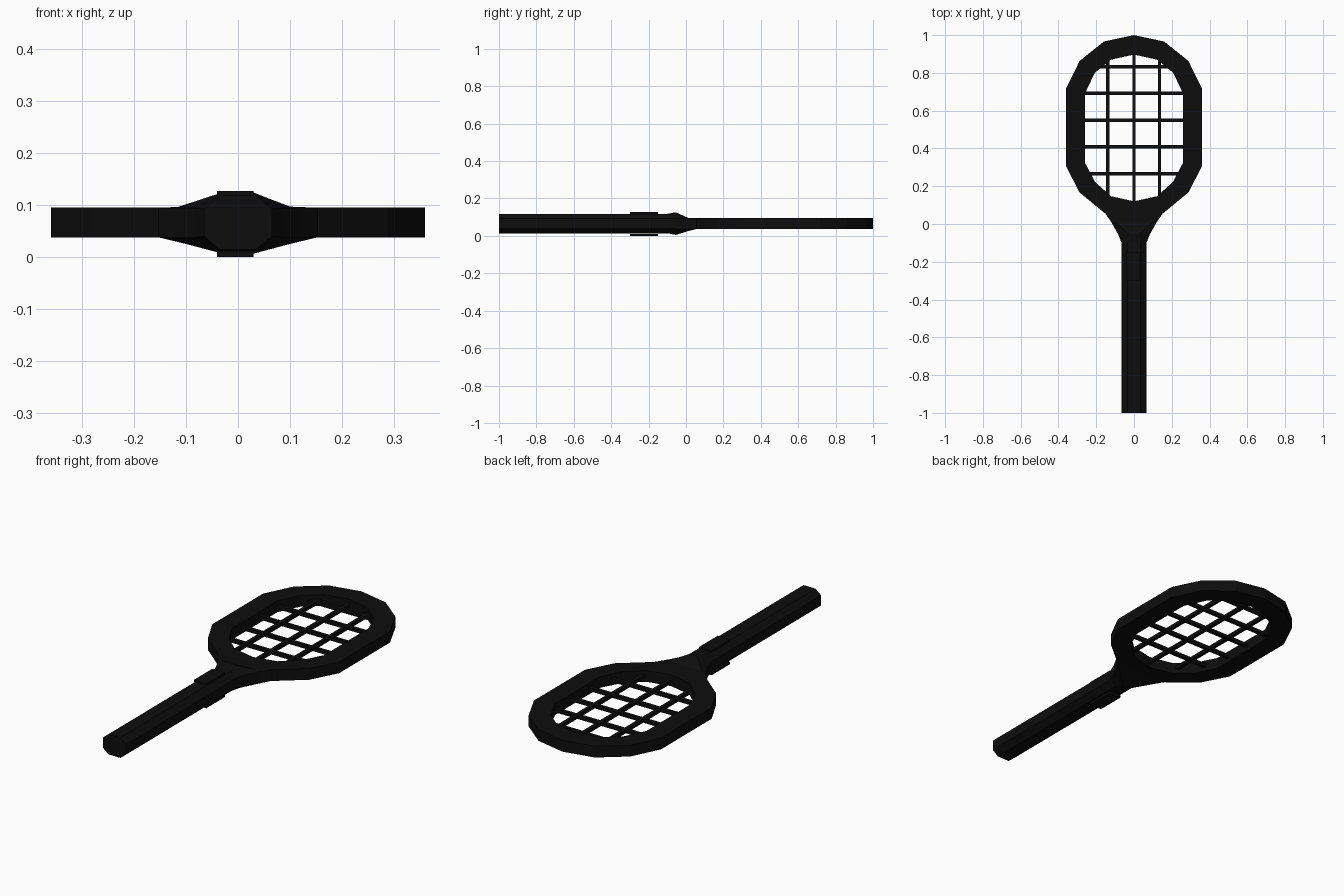
import bpy, bmesh

cube = bpy.data.objects.get("Cube")
if cube:
    bpy.data.objects.remove(cube, do_unlink=True)

MID = 0.066  # height of the racket's middle plane

black = bpy.data.materials.new("near_black")
black.use_nodes = True
colour = (0.004, 0.004, 0.004, 1)
black.diffuse_color = colour
black.node_tree.nodes["Principled BSDF"].inputs["Base Color"].default_value = colour


def finish(name, bm):
    bmesh.ops.recalc_face_normals(bm, faces=bm.faces)
    mesh = bpy.data.meshes.new(name)
    bm.to_mesh(mesh)
    bm.free()
    mesh.materials.append(black)
    obj = bpy.data.objects.new(name, mesh)
    bpy.context.collection.objects.link(obj)
    return obj


def loft(name, rings, closed=False):
    """Skin a list of equal-sized rings; cap the ends unless closed."""
    bm = bmesh.new()
    loops = [[bm.verts.new(p) for p in ring] for ring in rings]
    n = len(loops[0])
    pairs = list(zip(loops, loops[1:]))
    if closed:
        pairs.append((loops[-1], loops[0]))
    else:
        bm.faces.new(loops[0])
        bm.faces.new(loops[-1])
    for a, b in pairs:
        for i in range(n):
            j = (i + 1) % n
            bm.faces.new((a[i], a[j], b[j], b[i]))
    return finish(name, bm)


def box(name, centre, size):
    bm = bmesh.new()
    bmesh.ops.create_cube(bm, size=1)
    bmesh.ops.scale(bm, vec=size, verts=bm.verts)
    bmesh.ops.translate(bm, vec=centre, verts=bm.verts)
    return finish(name, bm)


def mirrored(half):
    """Complete a half outline running from the top centre to the bottom centre."""
    return half + [(-x, y) for x, y in half[-2:0:-1]]


# Head frame: a flat ring between two faceted outlines
outer = mirrored([(0, 1), (0.16, 0.966), (0.288, 0.863), (0.36, 0.717),
                  (0.36, 0.306), (0.288, 0.167), (0.156, 0.058), (0, 0.02)])
inner = mirrored([(0, 0.897), (0.122, 0.87), (0.208, 0.8), (0.26, 0.69),
                  (0.26, 0.325), (0.206, 0.222), (0.122, 0.147), (0, 0.12)])
low, high = 0.037, 0.095
loft("head_frame", [[(ox, oy, low), (ox, oy, high), (ix, iy, high), (ix, iy, low)]
                    for (ox, oy), (ix, iy) in zip(outer, inner)], closed=True)


# Handle and flared throat: eight-sided sections
def section(y, half, flat, bottom, top, side):
    return [(-flat, y, bottom), (flat, y, bottom), (half, y, MID - side), (half, y, MID + side),
            (flat, y, top), (-flat, y, top), (-half, y, MID + side), (-half, y, MID - side)]


grip_end = (0.066, 0.034, 0.014, 0.118, 0.026)
loft("handle", [section(-1, *grip_end), section(-0.09, *grip_end)])
loft("throat", [section(-0.1, *grip_end),
                section(-0.055, 0.084, 0.025, 0.005, 0.126, 0.028),
                section(0.01, 0.12, 0.1, 0.025, 0.097, 0.029),
                section(0.056, 0.153, 0.15, low, high, 0.028)])

# Raised plates on the top and bottom of the handle
for name, z in (("top_plate", 0.1215), ("bottom_plate", 0.0055)):
    box(name, (-0.005, -0.225, z), (0.07, 0.15, 0.011))

# String grid
for i, x in enumerate((-0.14, 0, 0.135)):
    box(f"long_string_{i + 1}", (x, 0.515, MID), (0.018, 0.83, 0.018))
for i in range(5):
    reach = 0.5 if i in (0, 4) else 0.58
    box(f"cross_string_{i + 1}", (0, 0.267 + 0.1415 * i, MID), (reach, 0.018, 0.018))
